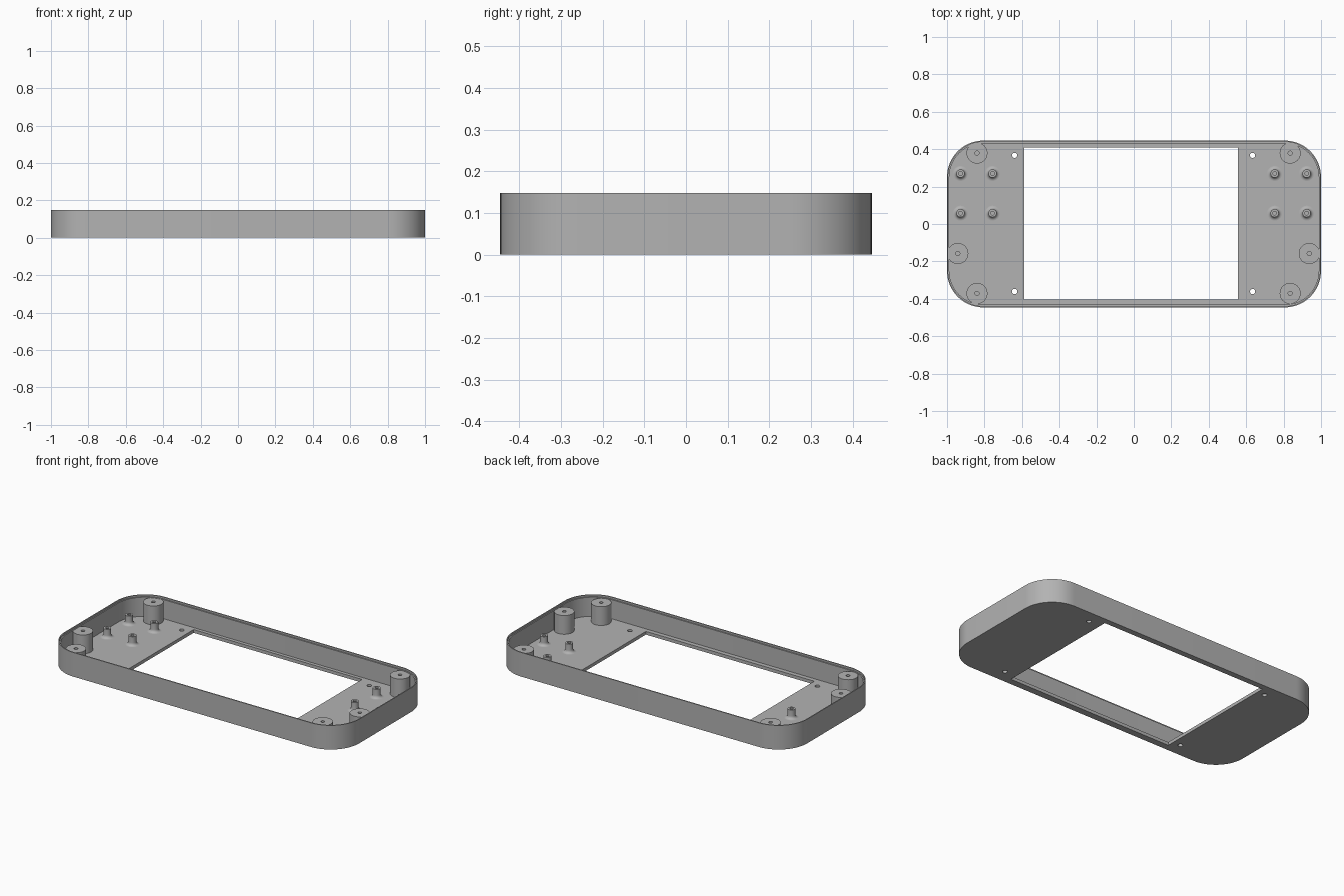
import bpy, bmesh, math

if "Cube" in bpy.data.objects:
    bpy.data.objects.remove(bpy.data.objects["Cube"])

HX, HY, H, R = 1.0, 0.446, 0.148, 0.195   # half sizes, height, corner radius
FLOOR, LEDGE = 0.02, 0.137                # floor top and lip ledge heights

grey = bpy.data.materials.new("plain grey")
grey.diffuse_color = (0.45, 0.45, 0.45, 1)
grey.use_nodes = True
grey.node_tree.nodes["Principled BSDF"].inputs["Base Color"].default_value = grey.diffuse_color


def make_object(name, bm, smooth=True):
    bmesh.ops.recalc_face_normals(bm, faces=bm.faces)
    me = bpy.data.meshes.new(name)
    bm.to_mesh(me)
    bm.free()
    me.materials.append(grey)
    ob = bpy.data.objects.new(name, me)
    bpy.context.collection.objects.link(ob)
    if smooth:
        shade(ob)
    return ob


def shade(ob):
    bpy.ops.object.select_all(action='DESELECT')
    ob.select_set(True)
    bpy.context.view_layer.objects.active = ob
    bpy.ops.object.shade_smooth_by_angle(angle=math.radians(30))


def rounded_ring(bm, dx, dy, z, seg=20):
    """Rounded rectangle inset from the outer outline."""
    r, ring = R - (dx + dy) / 2, []
    for i, (sx, sy) in enumerate([(1, 1), (-1, 1), (-1, -1), (1, -1)]):
        for k in range(seg + 1):
            a = math.pi / 2 * (i + k / seg)
            ring.append(bm.verts.new((sx * (HX - dx - r) + r * math.cos(a),
                                      sy * (HY - dy - r) + r * math.sin(a), z)))
    return ring


def bridge(bm, a, b):
    for i in range(len(a)):
        j = (i + 1) % len(a)
        bm.faces.new((a[i], a[j], b[j], b[i]))


def lathe(name, x, y, profile, seg=32):
    """Spin (radius, z) points into a closed body at x, y."""
    bm = bmesh.new()
    rings = [[bm.verts.new((x + r * math.cos(2 * math.pi * k / seg),
                            y + r * math.sin(2 * math.pi * k / seg), z))
              for k in range(seg)] for r, z in profile]
    for a, b in zip(rings, rings[1:]):
        bridge(bm, a, b)
    bm.faces.new(rings[0])
    bm.faces.new(rings[-1])
    return make_object(name, bm)


# Tray: outer wall, thin lip, ledge, inner wall and floor
bm = bmesh.new()
rings = [rounded_ring(bm, *p) for p in [
    (0, 0, 0), (0, 0, H), (0.006, 0.007, H), (0.006, 0.007, LEDGE),
    (0.012, 0.015, LEDGE), (0.012, 0.015, FLOOR)]]
for a, b in zip(rings, rings[1:]):
    bridge(bm, a, b)
bm.faces.new(rings[0])
bm.faces.new(rings[-1])
tray = make_object("tray", bm, False)

# Cutters: screen window and four screw holes
bm = bmesh.new()
bmesh.ops.create_cube(bm, size=1)
for v in bm.verts:
    v.co = (0.555 if v.co.x > 0 else -0.588,
            0.41 if v.co.y > 0 else -0.404, v.co.z * 0.1)
cutters = [make_object("window_cutter", bm, False)]
for x in (-0.639, 0.634):
    for y in (-0.361, 0.367):
        cutters.append(lathe("screw_hole_cutter", x, y, [(0.014, -0.05), (0.014, 0.05)], 24))
for c in cutters:
    mod = tray.modifiers.new("cut", 'BOOLEAN')
    mod.operation, mod.solver, mod.object = 'DIFFERENCE', 'EXACT', c
bpy.context.view_layer.update()
cut_mesh = bpy.data.meshes.new_from_object(
    tray.evaluated_get(bpy.context.evaluated_depsgraph_get()))
tray.modifiers.clear()
tray.data = cut_mesh
for c in cutters:
    bpy.data.objects.remove(c)
shade(tray)

# Tall screw bosses with blind pilot holes
BOSS = [(0.056, 0.01), (0.056, 0.135), (0.011, 0.135), (0.011, 0.04)]
for y, xs in ((0.379, (-0.84, 0.835)), (-0.371, (-0.84, 0.835)), (-0.158, (-0.942, 0.937))):
    for x in xs:
        lathe("screw_boss", x, y, BOSS, 40)

# Short standoffs with flared, filleted feet
FOOT = [(0.04 - 0.018 * math.sin(t), FLOOR + 0.018 * (1 - math.cos(t)))
        for t in (k * math.pi / 12 for k in range(7))]
PEG = [(0.04, 0.01)] + FOOT + [(0.022, 0.075), (0.01, 0.075), (0.01, 0.03)]
for x in (-0.928, -0.757, 0.752, 0.923):
    for y in (0.058, 0.27):
        lathe("standoff", x, y, PEG)
